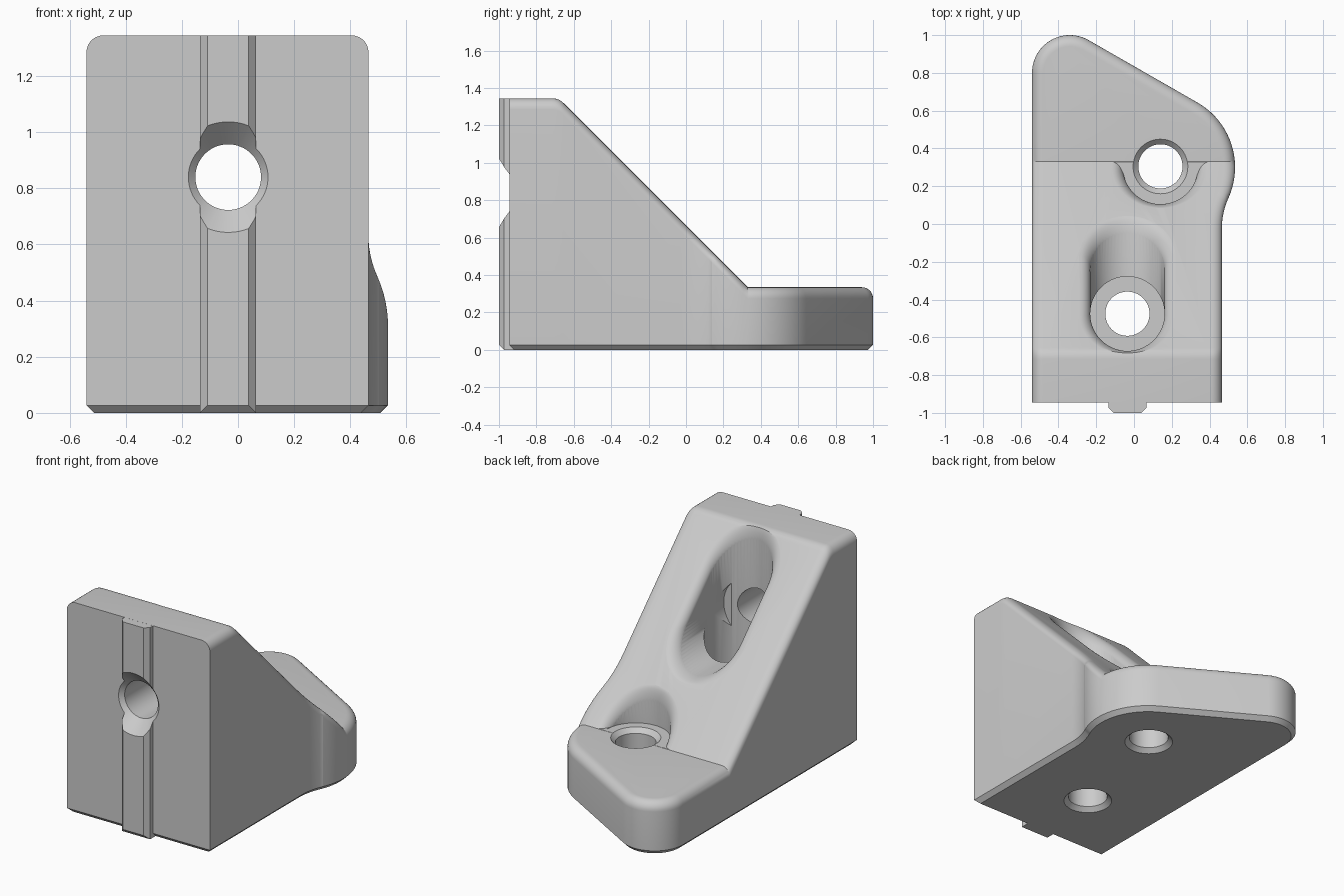
import bpy, bmesh
from math import sin, cos, pi, radians, sqrt
from mathutils import Vector

old = bpy.data.objects.get("Cube")
if old:
    bpy.data.objects.remove(old, do_unlink=True)

FRONT, TOP, PLATE, CH, R = -0.945, 1.345, 0.335, 0.027, 0.06
HX, VY, HZ, BORE, HOLE = -0.035, -0.475, 0.84, 0.197, 0.117
SLOPE = 0.665                      # sloped face lies on y + z = SLOPE
SPOT = (0.14, 0.305)

grey = bpy.data.materials.new("light_grey")
grey.use_nodes = True
grey.diffuse_color = (0.6, 0.6, 0.6, 1)
grey.node_tree.nodes["Principled BSDF"].inputs["Base Color"].default_value = (0.6, 0.6, 0.6, 1)


def make(name, bm):
    bmesh.ops.recalc_face_normals(bm, faces=bm.faces[:])
    mesh = bpy.data.meshes.new(name)
    bm.to_mesh(mesh)
    bm.free()
    mesh.materials.append(grey)
    ob = bpy.data.objects.new(name, mesh)
    bpy.context.collection.objects.link(ob)
    return ob


def loft(rings):
    """Closed solid through rings of equal point count."""
    bm = bmesh.new()
    rows = [[bm.verts.new(p) for p in ring] for ring in rings]
    n = len(rows[0])
    for a, b in zip(rows, rows[1:]):
        for i in range(n):
            j = (i + 1) % n
            bm.faces.new((a[i], a[j], b[j], b[i]))
    bm.faces.new(rows[0][::-1])
    bm.faces.new(rows[-1])
    return bm


def cut(bm, co, no):
    """Slice off the side the normal points to and cap it."""
    geom = bm.verts[:] + bm.edges[:] + bm.faces[:]
    bmesh.ops.bisect_plane(bm, geom=geom, dist=1e-5, plane_co=co, plane_no=no, clear_outer=True)
    bmesh.ops.holes_fill(bm, edges=[e for e in bm.edges if e.is_boundary], sides=0)


def lathe(name, profile, place, n=64):
    """Round cutter; place maps (a, b, height) to a point."""
    return make(name, loft([[place(r * cos(2 * pi * i / n), r * sin(2 * pi * i / n), h)
                             for i in range(n)] for r, h in profile]))


def boolean(ob, other, op):
    mod = ob.modifiers.new(op, 'BOOLEAN')
    mod.operation, mod.solver, mod.object = op, 'EXACT', other
    other.hide_render = True
    bpy.context.view_layer.objects.active = ob
    bpy.ops.object.modifier_apply(modifier=mod.name)
    bpy.data.objects.remove(other, do_unlink=True)


def arc(cx, cy, r, a, b, n):
    return [(cx + r * cos(radians(a + (b - a) * i / n)),
             cy + r * sin(radians(a + (b - a) * i / n))) for i in range(n + 1)]


def outline(o):
    """Plan outline, inset by o."""
    return ([(-0.54 + o, -1.2), (0.465 - o, -1.2)]
            + arc(0.865, -0.026, 0.4 + o, 180, 155.8, 8)
            + arc(0.14, 0.3, 0.395 - o, -24.2, 60, 20)
            + arc(-0.34, 0.8, 0.2 - o, 60, 180, 24))


# Height of the top surface along y, with a rounded ridge
heights = [(-2, TOP)]
for i in range(6):
    t = i / 5
    heights.append(((1 - t) ** 2 * -0.715 + 2 * t * (1 - t) * -0.68 + t * t * -0.655,
                    TOP - 0.025 * t * t))
heights += [(SLOPE - PLATE, PLATE), (2, PLATE)]


def height(y):
    for (y0, h0), (y1, h1) in zip(heights, heights[1:]):
        if y <= y1:
            return h0 + (h1 - h0) * (y - y0) / (y1 - y0)


# Body: chamfered, rounded prism whose top is then dropped onto the profile
LIFT = 2
levels = [(CH, 0), (0, CH)]
for i in range(8):
    a = pi / 2 * i / 7
    levels.append((R - R * cos(a), LIFT - R + R * sin(a)))
bm = loft([[(x, y, z) for x, y in outline(o)] for o, z in levels])
for y, _ in heights[1:-1]:
    geom = bm.verts[:] + bm.edges[:] + bm.faces[:]
    bmesh.ops.bisect_plane(bm, geom=geom, dist=1e-5, plane_co=(0, y, 0), plane_no=(0, 1, 0))
for v in bm.verts:
    if v.co.z > 1:
        v.co.z += height(v.co.y) - LIFT
cut(bm, (0, FRONT, 0), (0, -1, 0))
cut(bm, (0, FRONT, CH), (0, -1, -1))
body = make("bracket_body", bm)

# Locating rib on the front face
section = [(-0.1, -0.9), (-0.1, -0.973), (-0.073, -1), (0.073, -1), (0.1, -0.973), (0.1, -0.9)]
bm = loft([[(HX + x, y, z) for x, y in section] for z in (0.0004, TOP - 0.0004)])
cut(bm, (0, -1, CH), (0, -1, -1))
boolean(body, make("front_rib", bm), 'UNION')

# Vertical and horizontal counterbored holes
down = [(HOLE + CH + 0.01, -0.01), (HOLE, CH), (HOLE, PLATE), (BORE, PLATE), (BORE, 2)]
boolean(body, lathe("vertical_bore", down, lambda a, b, h: (HX + a, VY + b, h)), 'DIFFERENCE')
across = [(0.207, -1.01), (HOLE, -0.92), (HOLE, -0.61), (BORE, -0.61), (BORE, 1.3)]
boolean(body, lathe("horizontal_bore", across, lambda a, b, h: (HX + a, h, HZ + b)), 'DIFFERENCE')

# Clearance joining the two bores
w = BORE - 0.0007
bm = loft([[(HX - w, VY, z), (HX + w, VY, z), (HX + w, 0.6, z), (HX - w, 0.6, z)]
           for z in (HZ, 1.8)])
boolean(body, make("bore_clearance", bm), 'DIFFERENCE')

# Plate hole with chamfers, and the round relief cut into the slope above it
plate = [(HOLE + CH + 0.01, -0.01), (HOLE, CH), (HOLE, PLATE - CH), (HOLE + CH + 0.01, PLATE + 0.01)]
at_spot = lambda a, b, h: (SPOT[0] + a, SPOT[1] + b, h)
boolean(body, lathe("plate_hole", plate, at_spot), 'DIFFERENCE')
boolean(body, lathe("slope_relief", [(0.2, PLATE + 0.001), (0.2, 1.5)], at_spot), 'DIFFERENCE')


def rim(name, cx, cy, r, low_z=None, floor=None, n=64):
    """Cutter that rounds the edge of a pocket where it opens on the slope."""
    up, out = Vector((0, -1, 1)) / sqrt(2), Vector((0, 1, 1)) / sqrt(2)

    def ring(d, o, lift=0):
        level = SLOPE - sqrt(2) * d
        high = Vector((cx, cy, level - cy))
        low = Vector((cx, level - low_z, low_z)) if low_z else high
        pts = []
        for i in range(n):
            t = 2 * pi * (i + 0.5) / n
            pts.append((high if sin(t) > 0 else low) + Vector(((r + o) * cos(t), 0, 0))
                       + up * (sqrt(2) * r + 0.5 * o) * sin(t) + out * lift)
        return pts

    rings = [ring(R + 0.01, -0.004)]
    for i in range(8):
        a = pi / 2 * i / 7
        rings.append(ring(R - R * sin(a), R - R * cos(a) - 0.0015))
    rings.append(ring(0, R - 0.0015, 0.3))
    bm = loft(rings)
    if floor:
        cut(bm, (0, 0, floor), (0, 0, -1))
    boolean(body, make(name, bm), 'DIFFERENCE')


rim("pocket_rim", HX, VY, BORE, low_z=HZ)
rim("relief_rim", SPOT[0], SPOT[1], 0.2, floor=PLATE + 0.0015)

# Shading
bpy.ops.object.select_all(action='DESELECT')
body.select_set(True)
bpy.context.view_layer.objects.active = body
bpy.ops.object.shade_smooth_by_angle(angle=radians(28))
